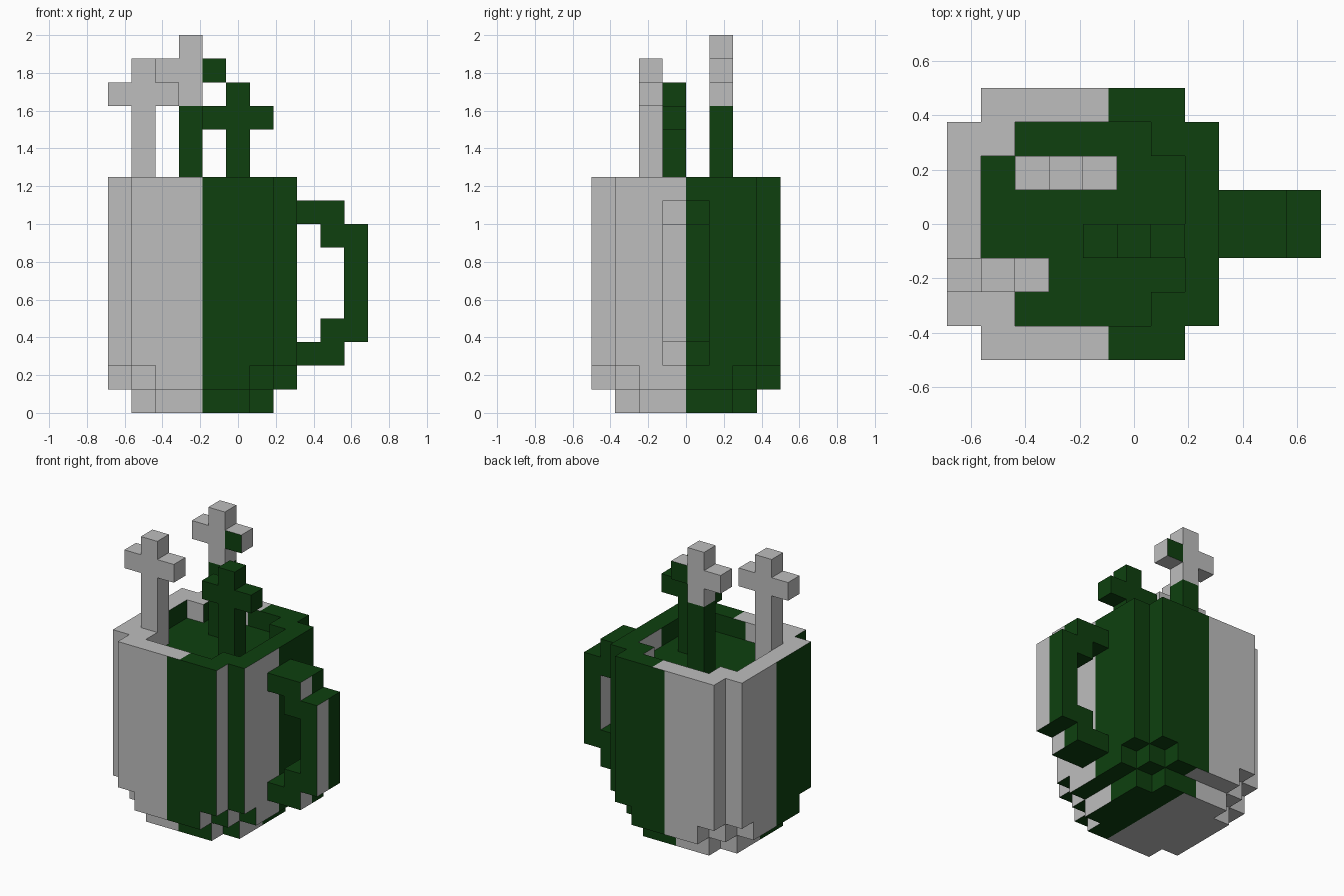
import bpy, bmesh
from mathutils import Vector

if "Cube" in bpy.data.objects:
    bpy.data.objects.remove(bpy.data.objects["Cube"])

U = 0.125                                  # block size
ORIGIN = Vector((-0.6875, -0.5, 0.0))      # corner of block (0, 0, 0)
MID_X = -0.1875                            # centre of the mug
GREY, GREEN = 0, 1


def material(name, rgb):
    m = bpy.data.materials.new(name)
    m.diffuse_color = (*rgb, 1.0)
    m.use_nodes = True
    m.node_tree.nodes["Principled BSDF"].inputs["Base Color"].default_value = m.diffuse_color
    return m


MATS = [material("light_grey", (0.515, 0.515, 0.515)),
        material("dark_green", (0.0044, 0.051, 0.0048))]


# colour rules: face normal and centre -> material index
def two_tone(n, c):
    if abs(n.z) > 0.5:
        return GREY if c.x < MID_X + 0.75 * U else GREEN
    if abs(n.y) > 0.5:
        return GREY if c.x < MID_X else GREEN
    return GREY if c.y * n.x < 0 else GREEN


def all_grey(n, c):
    return GREY


def all_green(n, c):
    return GREEN


def rear_cross_rule(n, c):
    if c.z < 1.625 or (abs(n.y) > 0.5 and c.x > MID_X):
        return GREEN
    return GREY


def block_object(name, cells, rule):
    """Outer skin of a set of blocks, coloured by a rule, flat areas merged."""
    bm = bmesh.new()
    for cell in cells:
        for axis in range(3):
            for side in (0, 1):
                near = list(cell)
                near[axis] += 2 * side - 1
                if tuple(near) in cells:
                    continue
                a, b = (axis + 1) % 3, (axis + 2) % 3
                loop = [(0, 0), (1, 0), (1, 1), (0, 1)]
                verts = []
                for s, t in (loop if side else loop[::-1]):
                    p = Vector(cell)
                    p[axis] += side
                    p[a] += s
                    p[b] += t
                    verts.append(bm.verts.new(ORIGIN + p * U))
                bm.faces.new(verts)
    bmesh.ops.remove_doubles(bm, verts=bm.verts, dist=1e-4)
    bm.normal_update()
    if rule is two_tone:                   # colour line across level faces
        flat = [f for f in bm.faces if abs(f.normal.z) > 0.5]
        geom = flat + list({e for f in flat for e in f.edges}) \
            + list({v for f in flat for v in f.verts})
        bmesh.ops.bisect_plane(bm, geom=geom, plane_co=(MID_X + 0.75 * U, 0, 0),
                               plane_no=(1, 0, 0))
    bm.normal_update()
    for f in bm.faces:
        f.material_index = rule(f.normal, f.calc_center_median())
    bmesh.ops.dissolve_limit(bm, angle_limit=0.01, verts=bm.verts,
                             edges=bm.edges, delimit={'MATERIAL'})
    me = bpy.data.meshes.new(name)
    bm.to_mesh(me)
    bm.free()
    for m in MATS:
        me.materials.append(m)
    ob = bpy.data.objects.new(name, me)
    bpy.context.collection.objects.link(ob)
    return ob


def footprint(*rects):
    """Blocks of the 8 x 8 plan inside any centred rectangle (half sizes)."""
    return {(i, j) for i in range(8) for j in range(8)
            if any(abs(i - 3.5) < a and abs(j - 3.5) < b for a, b in rects)}


# mug body: rounded base layers, straight wall, open top
small = footprint((3, 2), (2, 3))
middle = footprint((4, 2), (3, 3), (2, 4))
full = footprint((4, 3), (3, 4))
body = set()
for k in range(10):
    plan = small if k == 0 else middle if k == 1 else full
    if k >= 8:
        plan = plan - small
    body |= {(i, j, k) for i, j in plan}
block_object("mug_body", body, two_tone)

# drink just below the rim
block_object("drink", {(i, j, 8) for i, j in small}, all_green)

# handle on the right
side = {(8, 8), (9, 8), (9, 7), (9, 3), (8, 2), (9, 2)} | {(10, k) for k in range(3, 8)}
block_object("handle", {(i, j, k) for i, k in side for j in (3, 4)}, two_tone)


# crosses standing in the drink
def cross(name, i, j, top, rule):
    cells = {(i, j, k) for k in range(9, top)}
    cells |= {(i + d, j, top - 2) for d in (-1, 1)}
    block_object(name, cells, rule)


cross("front_left_cross", 1, 2, 15, all_grey)
cross("right_cross", 5, 3, 14, all_green)
cross("rear_cross", 3, 5, 16, rear_cross_rule)
